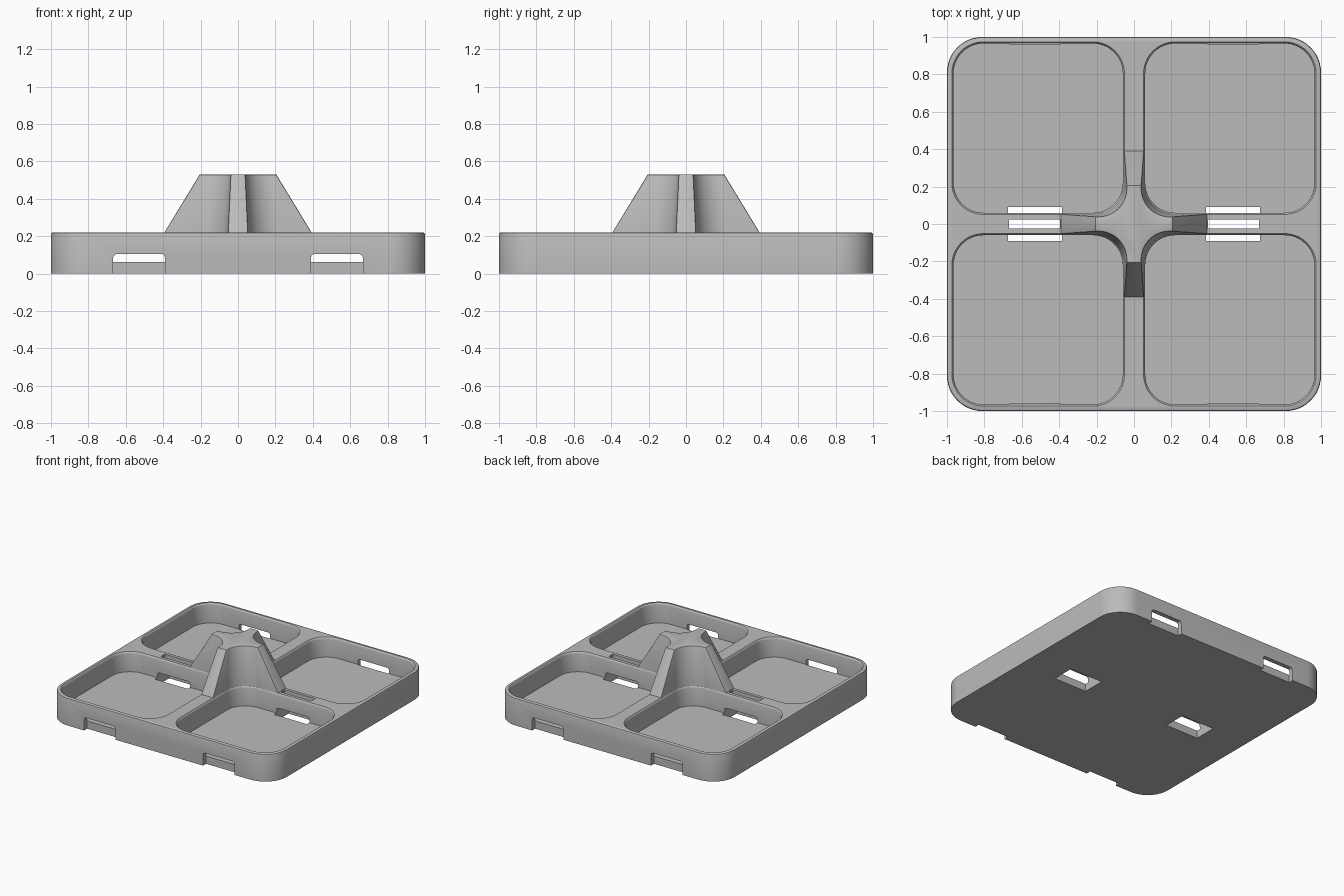
import bpy, bmesh
from math import sin, cos, pi

if "Cube" in bpy.data.objects:
    bpy.data.objects.remove(bpy.data.objects["Cube"], do_unlink=True)

grey = bpy.data.materials.new("plain grey")
grey.use_nodes = True
GREY = (0.5, 0.5, 0.5, 1)
grey.diffuse_color = GREY
grey.node_tree.nodes["Principled BSDF"].inputs["Base Color"].default_value = GREY


def make(name, bm):
    bmesh.ops.recalc_face_normals(bm, faces=bm.faces)
    mesh = bpy.data.meshes.new(name)
    bm.to_mesh(mesh)
    bm.free()
    mesh.materials.append(grey)
    obj = bpy.data.objects.new(name, mesh)
    bpy.context.collection.objects.link(obj)
    return obj


def ring(lo, hi, r, n=12):
    """Rounded square outline from lo to hi on both axes."""
    pts = []
    for q, (cx, cy) in enumerate([(hi - r, hi - r), (lo + r, hi - r),
                                  (lo + r, lo + r), (hi - r, lo + r)]):
        for i in range(n + 1):
            a = (q + i / n) * pi / 2
            pts.append((cx + r * cos(a), cy + r * sin(a)))
    return pts


def loft(name, levels, sx=1, sy=1):
    """Stack of rounded squares, each level is (z, lo, hi, radius)."""
    bm = bmesh.new()
    rows = [[bm.verts.new((x * sx, y * sy, z)) for x, y in ring(lo, hi, r)]
            for z, lo, hi, r in levels]
    count = len(rows[0])
    for a, b in zip(rows, rows[1:]):
        for i in range(count):
            j = (i + 1) % count
            bm.faces.new((a[i], a[j], b[j], b[i]))
    bm.faces.new(rows[0])
    bm.faces.new(rows[-1])
    return make(name, bm)


def box(name, x0, x1, y0, y1, z0, z1, r=0):
    """Box, with its edges along y rounded by r."""
    bm = bmesh.new()
    bmesh.ops.create_cube(bm, size=1)
    for v in bm.verts:
        v.co = (x1 if v.co.x > 0 else x0, y1 if v.co.y > 0 else y0,
                z1 if v.co.z > 0 else z0)
    if r:
        along = [e for e in bm.edges
                 if abs(e.verts[0].co.y - e.verts[1].co.y) > 0.01]
        bmesh.ops.bevel(bm, geom=along, offset=r, segments=4,
                        profile=0.5, affect='EDGES')
    return make(name, bm)


def cut(obj, cutters):
    """Subtract every cutter, then throw the cutters away."""
    for c in cutters:
        c.hide_render = True
        mod = obj.modifiers.new("cut", 'BOOLEAN')
        mod.operation = 'DIFFERENCE'
        mod.solver = 'EXACT'
        mod.object = c
    deps = bpy.context.evaluated_depsgraph_get()
    result = bpy.data.meshes.new_from_object(obj.evaluated_get(deps))
    obj.modifiers.clear()
    obj.data = result
    for c in cutters:
        bpy.data.objects.remove(c, do_unlink=True)
    result.materials.clear()
    result.materials.append(grey)
    for p in result.polygons:
        p.material_index = 0


QUADRANTS = [(1, 1), (-1, 1), (-1, -1), (1, -1)]

# Tray body with a softened top edge
tray = loft("tray", [(0, -1, 1, 0.19), (0.208, -1, 1, 0.19),
                     (0.217, -0.997, 0.997, 0.187),
                     (0.221, -0.988, 0.988, 0.178)])
cutters = []

# Four compartments with flared rims
for sx, sy in QUADRANTS:
    cutters.append(loft("pocket_cutter", [
        (0.062, 0.06, 0.965, 0.16), (0.205, 0.06, 0.965, 0.16),
        (0.215, 0.057, 0.968, 0.163), (0.222, 0.05, 0.975, 0.17),
        (0.3, 0.05, 0.975, 0.17)], sx, sy))

# Openings in the outer walls and under the middle ridge
for s in (1, -1):
    xs = sorted((s * 0.39, s * 0.667))
    for ys in ((-1.1, -0.962), (0.962, 1.1)):
        cutters.append(box("wall_slot_cutter", *xs, *ys, -0.1, 0.105, 0.02))
    wide = sorted((s * 0.385, s * 0.675))
    cutters.append(box("ridge_slot_cutter", *wide, -0.09, 0.09, -0.1, 0.105, 0.02))
    top = sorted((s * 0.396, s * 0.667))
    cutters.append(box("ridge_top_cutter", *top, -0.025, 0.025, 0.05, 0.3))
cut(tray, cutters)

# Central handle: a tapered block hollowed by four leaning rounded corners
bm = bmesh.new()
rows = [[bm.verts.new((x * h, y * h, z)) for x, y in QUADRANTS]
        for z, h in ((0.15, 0.393), (0.221, 0.393), (0.53, 0.205))]
for a, b in zip(rows, rows[1:]):
    for i in range(4):
        j = (i + 1) % 4
        bm.faces.new((a[i], a[j], b[j], b[i]))
bm.faces.new(rows[0])
bm.faces.new(rows[-1])
handle = make("handle", bm)
cut(handle, [loft("handle_cutter", [(0.1, 0.056, 0.9, 0.165),
                                    (0.221, 0.054, 0.9, 0.165),
                                    (0.6, 0.037, 0.9, 0.145)], sx, sy)
             for sx, sy in QUADRANTS])

# Soften the edges where the hollows meet the arms and the top
bm = bmesh.new()
bm.from_mesh(handle.data)
soft = [e for e in bm.edges if len(e.link_faces) == 2
        and min(v.co.z for v in e.verts) > 0.215
        and sum(abs(f.normal.z) < 0.2 for f in e.link_faces) == 1]
bmesh.ops.bevel(bm, geom=soft, offset=0.008, segments=2, profile=0.5,
                affect='EDGES', clamp_overlap=True)
bm.to_mesh(handle.data)
bm.free()

# Smooth shading with crisp corners
for obj in (tray, handle):
    bpy.ops.object.select_all(action='DESELECT')
    obj.select_set(True)
    bpy.context.view_layer.objects.active = obj
    bpy.ops.object.shade_smooth_by_angle(angle=pi / 6)
